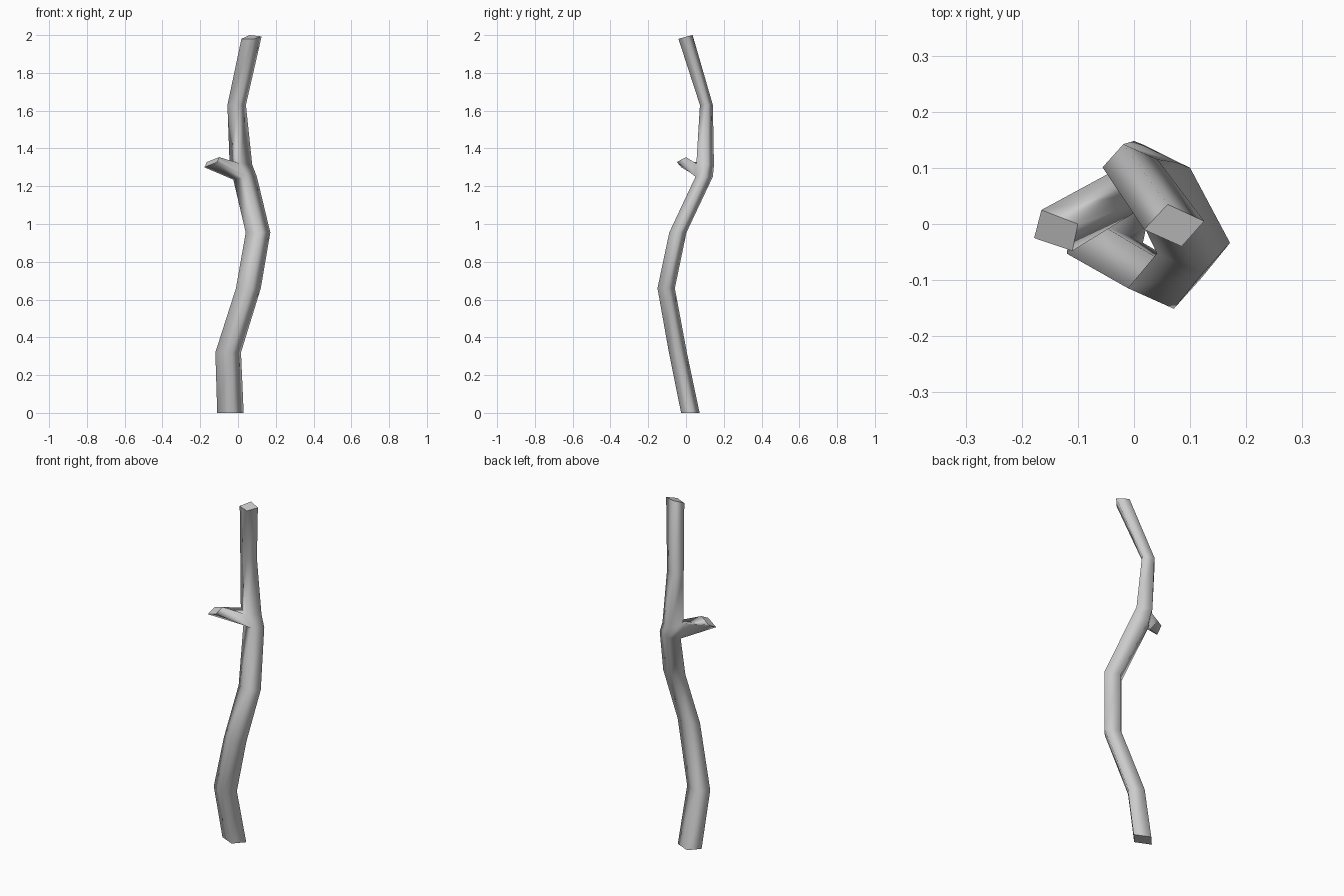
import bpy, bmesh

if "Cube" in bpy.data.objects:
    bpy.data.objects.remove(bpy.data.objects["Cube"])

# trunk path: centre x, y, z and thickness of the skewed four-sided section
LOWER = [(-0.04, 0.023, 0, 1.0), (-0.052, -0.043, 0.32, 0.97),
         (0.055, -0.105, 0.66, 0.94), (0.106, -0.043, 0.955, 0.93)]
UPPER = [(-0.007, 0.108, 1.63, 0.70)]
SECTION = [(-0.07, -0.01), (0.017, -0.049), (0.07, 0.01), (-0.017, 0.049)]  # left, front, right, back


def ring(x, y, z, s):
    return [(x + a * s, y + b * s, z) for a, b in SECTION]


# rings below and above the side branch, and the slanted top
fork_low = [(-0.025, 0.085, 1.235), (0.05, 0.05, 1.25), (0.10, 0.10, 1.25), (0.015, 0.142, 1.25)]
fork_high = [(-0.045, 0.09, 1.33), (0.012, 0.055, 1.32), (0.075, 0.11, 1.315), (0.0, 0.148, 1.31)]
tip = [(0.018, -0.01, 1.98), (0.085, -0.04, 1.98), (0.125, 0.005, 1.993), (0.06, 0.035, 2.0)]
rings = [ring(*p) for p in LOWER] + [fork_low, fork_high] + [ring(*p) for p in UPPER] + [tip]

bm = bmesh.new()
loops = [[bm.verts.new(co) for co in r] for r in rings]


def bridge(a, b, skip=()):
    for i in range(4):
        if i not in skip:
            j = (i + 1) % 4
            bm.faces.new((a[i], a[j], b[j], b[i]))


# trunk, leaving the left-front side open at the fork
for k in range(len(loops) - 1):
    bridge(loops[k], loops[k + 1], skip=(0,) if k == 4 else ())

# short broken side branch growing from the opening
lo, hi = loops[4], loops[5]
root = [lo[0], lo[1], hi[1], hi[0]]
end = [bm.verts.new(co) for co in [(-0.178, -0.025, 1.30), (-0.11, -0.048, 1.328),
                                   (-0.10, 0.0, 1.354), (-0.165, 0.025, 1.328)]]
bridge(root, end)

# cut ends
caps = [bm.faces.new(loops[0][::-1]), bm.faces.new(loops[-1]), bm.faces.new(end)]
bmesh.ops.recalc_face_normals(bm, faces=bm.faces[:])
for f in bm.faces:
    f.smooth = True
for f in caps:
    f.smooth = False
    for e in f.edges:
        e.smooth = False

mesh = bpy.data.meshes.new("branch_stick")
bm.to_mesh(mesh)
bm.free()
bpy.context.collection.objects.link(bpy.data.objects.new("branch_stick", mesh))
